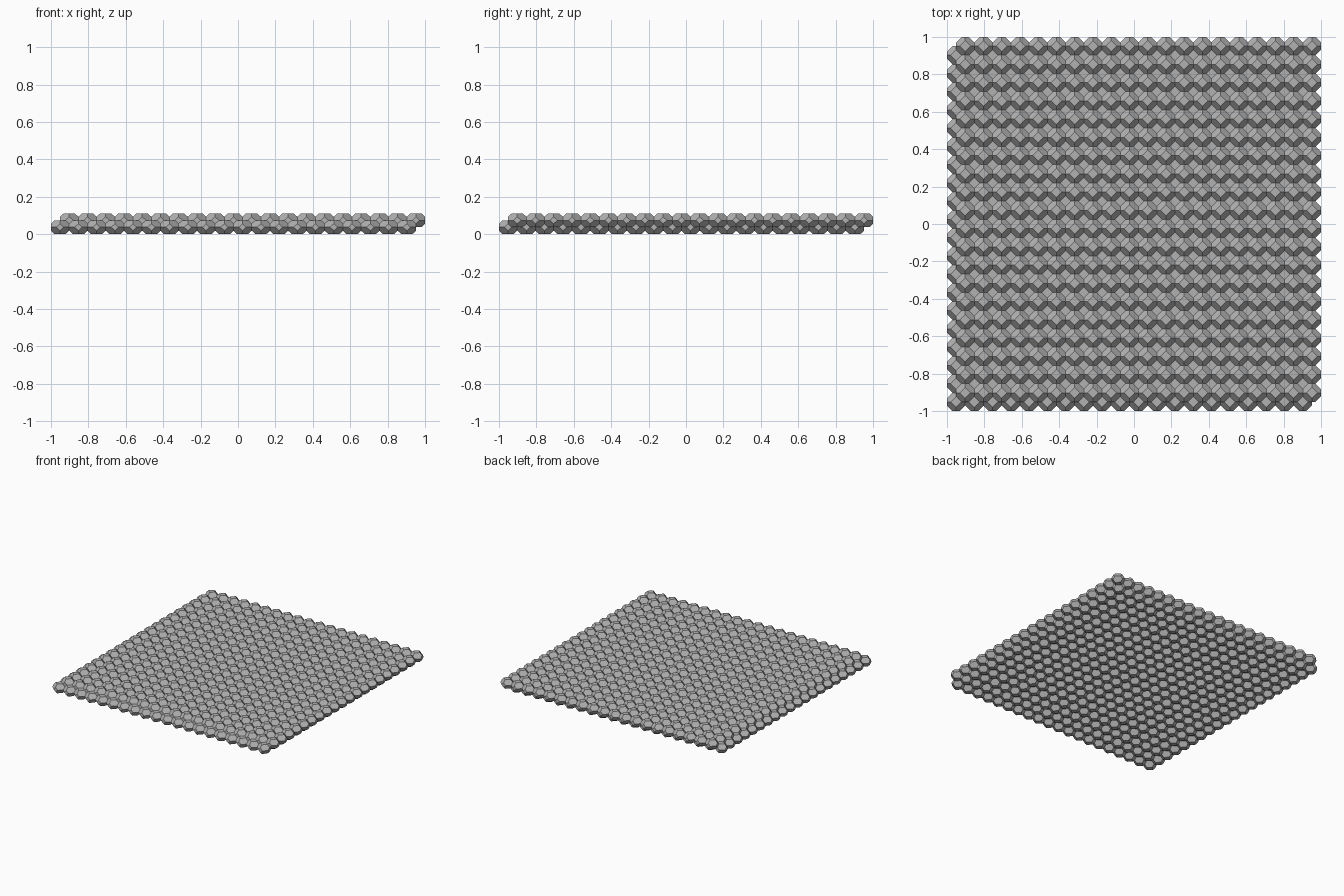
import bpy
import bmesh
import math

cube = bpy.data.objects.get("Cube")
if cube:
    bpy.data.objects.remove(cube, do_unlink=True)

COUNT = 20                      # cells along each side
PITCH = 2 / (COUNT + 0.5)       # cell width
HEIGHT = 0.0745                 # cell height
SLOPE = 0.8                     # steepness of the six-sided faces

# Grey stone
stone = bpy.data.materials.new("stone_grey")
stone.use_nodes = True
grey = (0.44, 0.44, 0.44, 1)
stone.diffuse_color = grey
stone.node_tree.nodes["Principled BSDF"].inputs["Base Color"].default_value = grey


def make_cell():
    """Flattened truncated octahedron: two diamond caps, four side diamonds, eight hexagons."""
    cap = 0.5 - SLOPE / 4
    side = SLOPE / 4
    bm = bmesh.new()
    for quarter in range(4):
        a = quarter * math.pi / 2
        c, s = round(math.cos(a)), round(math.sin(a))
        points = [(cap, 0, 0.5), (cap, 0, -0.5),
                  (0.5, side, 0), (0.5, -side, 0),
                  (0.5, 0, 0.25), (0.5, 0, -0.25)]
        for x, y, z in points:
            bm.verts.new(((x * c - y * s) * PITCH, (x * s + y * c) * PITCH, z * HEIGHT))
    bmesh.ops.convex_hull(bm, input=bm.verts)
    bmesh.ops.dissolve_limit(bm, angle_limit=0.02, verts=bm.verts, edges=bm.edges)
    bmesh.ops.recalc_face_normals(bm, faces=bm.faces)
    mesh = bpy.data.meshes.new("cell")
    bm.to_mesh(mesh)
    bm.free()
    mesh.materials.append(stone)
    return mesh


def make_layer(name, mesh, corner, z):
    """Square sheet of cells repeated along x and y."""
    layer = bpy.data.objects.new(name, mesh)
    layer.location = (corner, corner, z)
    bpy.context.collection.objects.link(layer)
    for axis, step in (("columns", (PITCH, 0, 0)), ("rows", (0, PITCH, 0))):
        array = layer.modifiers.new(axis, "ARRAY")
        array.count = COUNT
        array.use_relative_offset = False
        array.use_constant_offset = True
        array.constant_offset_displace = step


# Two nested sheets, the upper one shifted by half a cell
cell = make_cell()
first = -1 + PITCH / 2
make_layer("lower_cell_layer", cell, first, HEIGHT / 2)
make_layer("upper_cell_layer", cell, first + PITCH / 2, HEIGHT)
